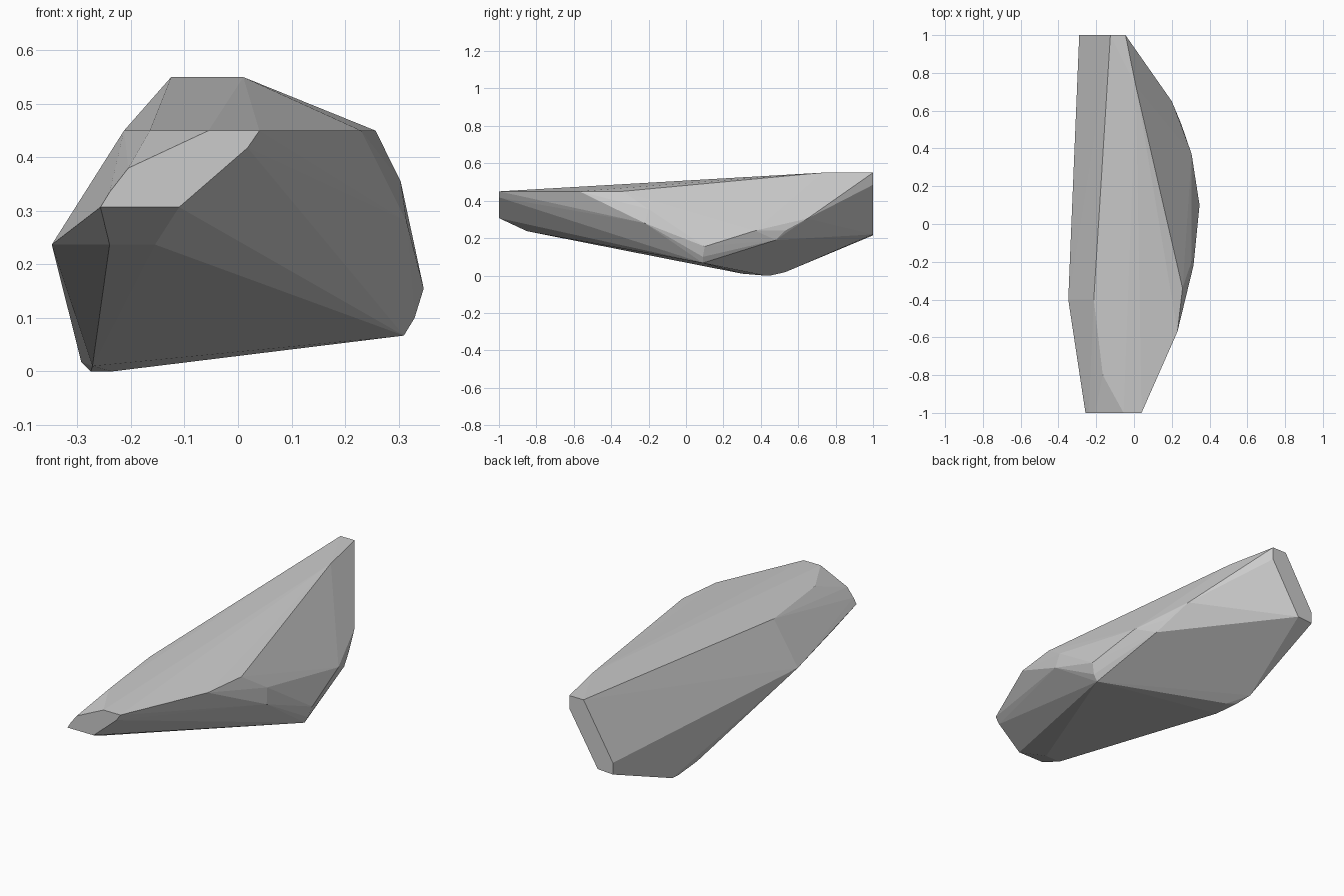
import bpy, bmesh, math

if "Cube" in bpy.data.objects:
    bpy.data.objects.remove(bpy.data.objects["Cube"])

# End cuts: flat outlines (x, z) at y = -1 and y = 1
front_cut = [(-.257, .307), (-.11, .307), (.018, .418), (.04, .45),
             (-.055, .45), (-.16, .40), (-.205, .38), (-.24, .335)]
back_cut = [(-.045, .55), (-.125, .55), (-.29, .274), (-.29, .215),
            (-.205, .22), (-.045, .485)]
points = [(x, -1, z) for x, z in front_cut] + [(x, 1, z) for x, z in back_cut]

# Upper rim at z = 0.45, plus the raised rear corner
top_rim = [(.23, -.57), (.257, -.34), (-.165, -.8), (-.213, -.4), (-.212, -.3)]
points += [(x, y, .45) for x, y in top_rim] + [(.01, .73, .55)]

# Bulging right flank, from rear to front
points += [(.2, .65, .305), (.25, .53, .24), (.26, .48, .19), (.305, .37, .24),
           (.347, .1, .155), (.33, .09, .10), (.31, .09, .067),
           (.315, -.22, .28), (.304, -.2, .355)]

# Left ridge and the underside keel
points += [(-.348, -.4, .237), (-.24, -.85, .237), (-.155, -.85, .237),
           (-.293, .53, .018), (-.275, .45, 0), (-.235, .42, 0), (-.272, .3, .01)]

# Faceted rock: wrap the outlines in a flat-sided skin
bm = bmesh.new()
for p in points:
    bm.verts.new(p)
bmesh.ops.convex_hull(bm, input=bm.verts[:])
bmesh.ops.delete(bm, geom=[v for v in bm.verts if not v.link_faces], context='VERTS')
bmesh.ops.dissolve_limit(bm, angle_limit=math.radians(1), verts=bm.verts[:], edges=bm.edges[:])
bmesh.ops.recalc_face_normals(bm, faces=bm.faces[:])
mesh = bpy.data.meshes.new("rock")
bm.to_mesh(mesh)
bm.free()
bpy.context.collection.objects.link(bpy.data.objects.new("rock", mesh))
